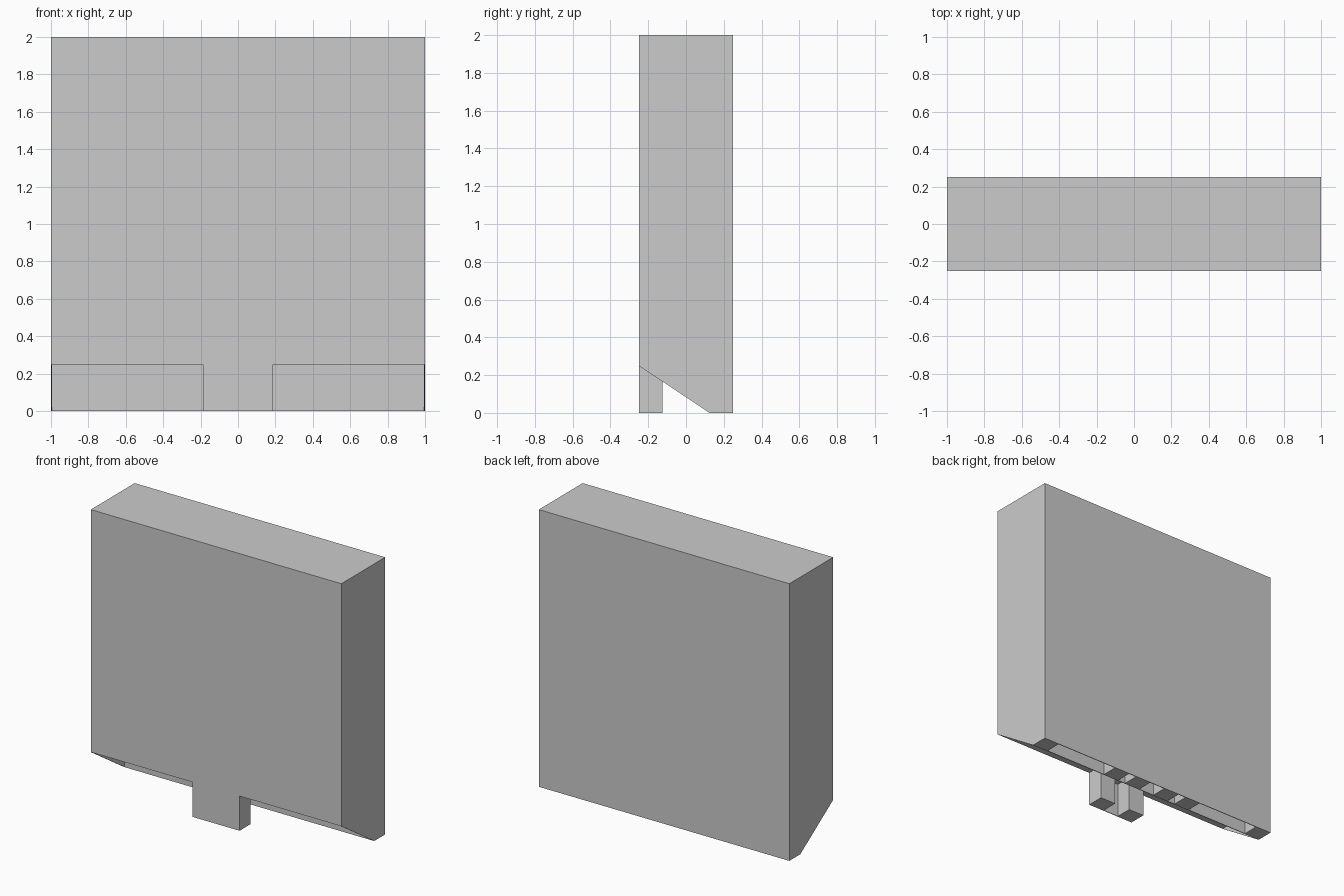
import bpy, bmesh

if "Cube" in bpy.data.objects:
    bpy.data.objects.remove(bpy.data.objects["Cube"])

T = 0.005  # thickness of the thin skins on the underside


def prism(name, profile, x0, x1):
    """Extrude a (y, z) outline from x0 to x1."""
    bm = bmesh.new()
    f = bm.faces.new([bm.verts.new((x0, y, z)) for y, z in profile])
    ext = bmesh.ops.extrude_face_region(bm, geom=[f])
    new = [v for v in ext["geom"] if isinstance(v, bmesh.types.BMVert)]
    bmesh.ops.translate(bm, verts=new, vec=(x1 - x0, 0, 0))
    bmesh.ops.recalc_face_normals(bm, faces=bm.faces)
    me = bpy.data.meshes.new(name)
    bm.to_mesh(me)
    bm.free()
    ob = bpy.data.objects.new(name, me)
    bpy.context.scene.collection.objects.link(ob)
    return ob


def rect(y0, y1, z0, z1):
    return [(y0, z0), (y1, z0), (y1, z1), (y0, z1)]


# Main slab
panel = prism("wall_panel", rect(-0.25, 0.25, 0, 2), -1, 1)


def cut(profile, x0, x1):
    cutter = prism("cutter", profile, x0, x1)
    cutter.hide_render = True
    m = panel.modifiers.new("cut", "BOOLEAN")
    m.operation = "DIFFERENCE"
    m.solver = "EXACT"
    m.object = cutter
    bpy.context.view_layer.objects.active = panel
    bpy.ops.object.modifier_apply(modifier=m.name)
    bpy.data.objects.remove(cutter, do_unlink=True)


# Open underside between the back rim and the front tab
cut(rect(-0.125, 0.125, -0.2, 0.25), -1 + T, 1 - T)

# Hollow in the tab and in the middle of the back rim
cut(rect(-0.25 + T, 0.0, -0.2, 0.25), -0.0625, 0.0625)
cut(rect(0.125 + T, 0.25 - T, -0.2, 0.25), -0.0625, 0.0625)

for s in (-1, 1):
    def side_cut(profile, a, b):
        cut(profile, *sorted((s * a, s * b)))

    # Open front beside the tab
    side_cut(rect(-0.4, 0.0, -0.2, 0.25), 0.1875, 1 - T)
    # Sloped lower edge of the thin end plates
    side_cut([(-0.4, 0.35), (0.275, -0.1), (-0.4, -0.1)], 1 - 2 * T, 1.1)
    # Slots in the back rim
    for a, b in ((0.1875, 0.25), (0.375, 0.875)):
        side_cut(rect(0.125 + T, 0.25 - T, -0.2, 0.25), a, b)
